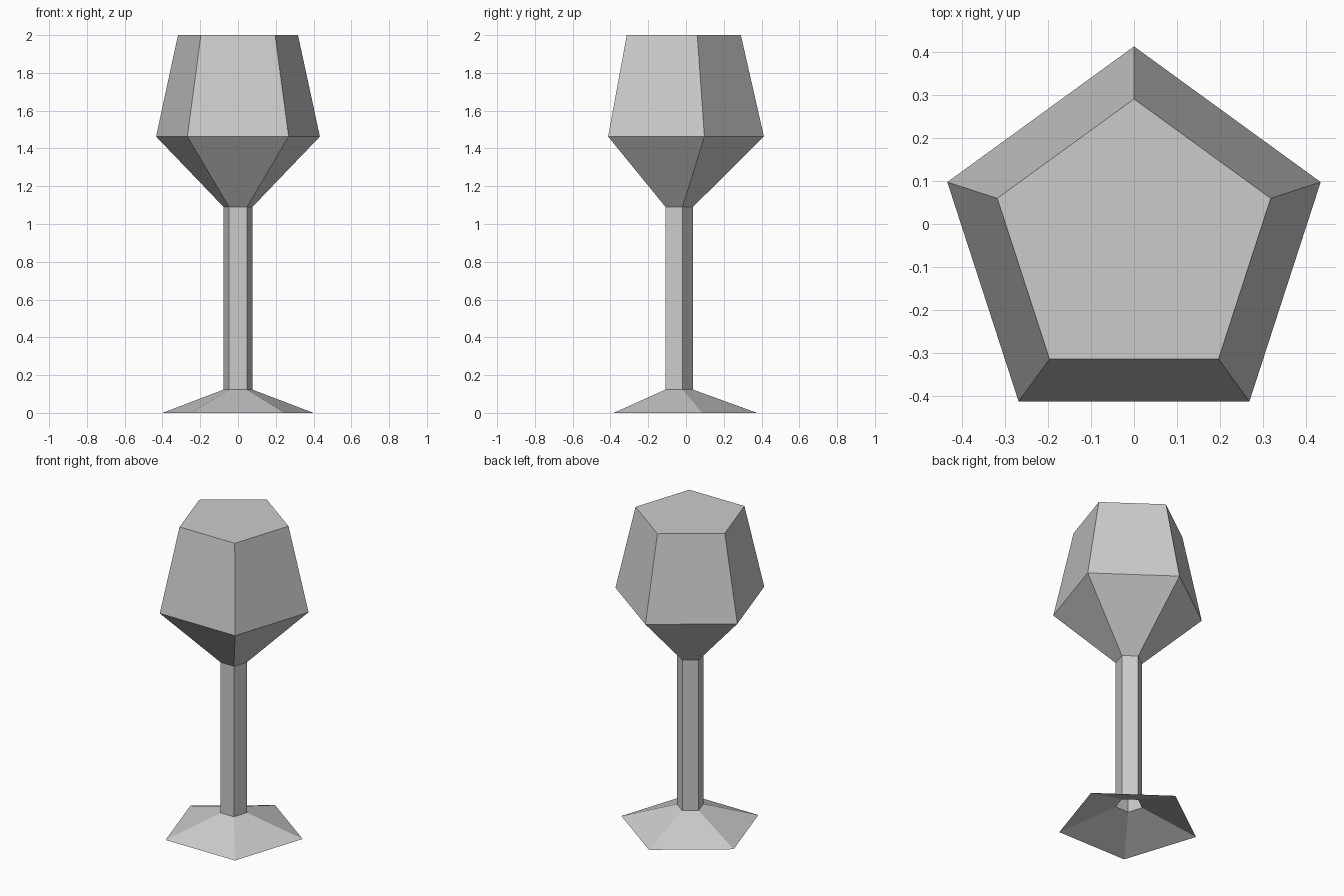
import bpy, bmesh
from math import sin, cos, tau

if "Cube" in bpy.data.objects:
    bpy.data.objects.remove(bpy.data.objects["Cube"])

SIDES = 5
CENTRE_Y = -0.0435  # pentagon axis, so the bounding box is centred on y = 0


def lathe(name, profile, cap_top=False):
    """Five-sided surface through (radius, z) rings, one corner pointing to +y."""
    bm = bmesh.new()
    rings = [[bm.verts.new((-r * sin(tau * i / SIDES),
                            CENTRE_Y + r * cos(tau * i / SIDES), z))
              for i in range(SIDES)] for r, z in profile]
    for low, high in zip(rings, rings[1:]):
        for i in range(SIDES):
            j = (i + 1) % SIDES
            bm.faces.new((low[i], low[j], high[j], high[i]))
    if cap_top:
        bm.faces.new(rings[-1])
    mesh = bpy.data.meshes.new(name)
    bm.to_mesh(mesh)
    bm.free()
    obj = bpy.data.objects.new(name, mesh)
    bpy.context.collection.objects.link(obj)
    return obj


# Flared foot, open underneath
lathe("foot", [(0.42, 0.0), (0.081, 0.123)])
# Hollow stem
lathe("stem", [(0.081, 0.123), (0.081, 1.091)])
# Bowl with a flat closed top
lathe("bowl", [(0.081, 1.091), (0.456, 1.463), (0.334, 2.0)], cap_top=True)
